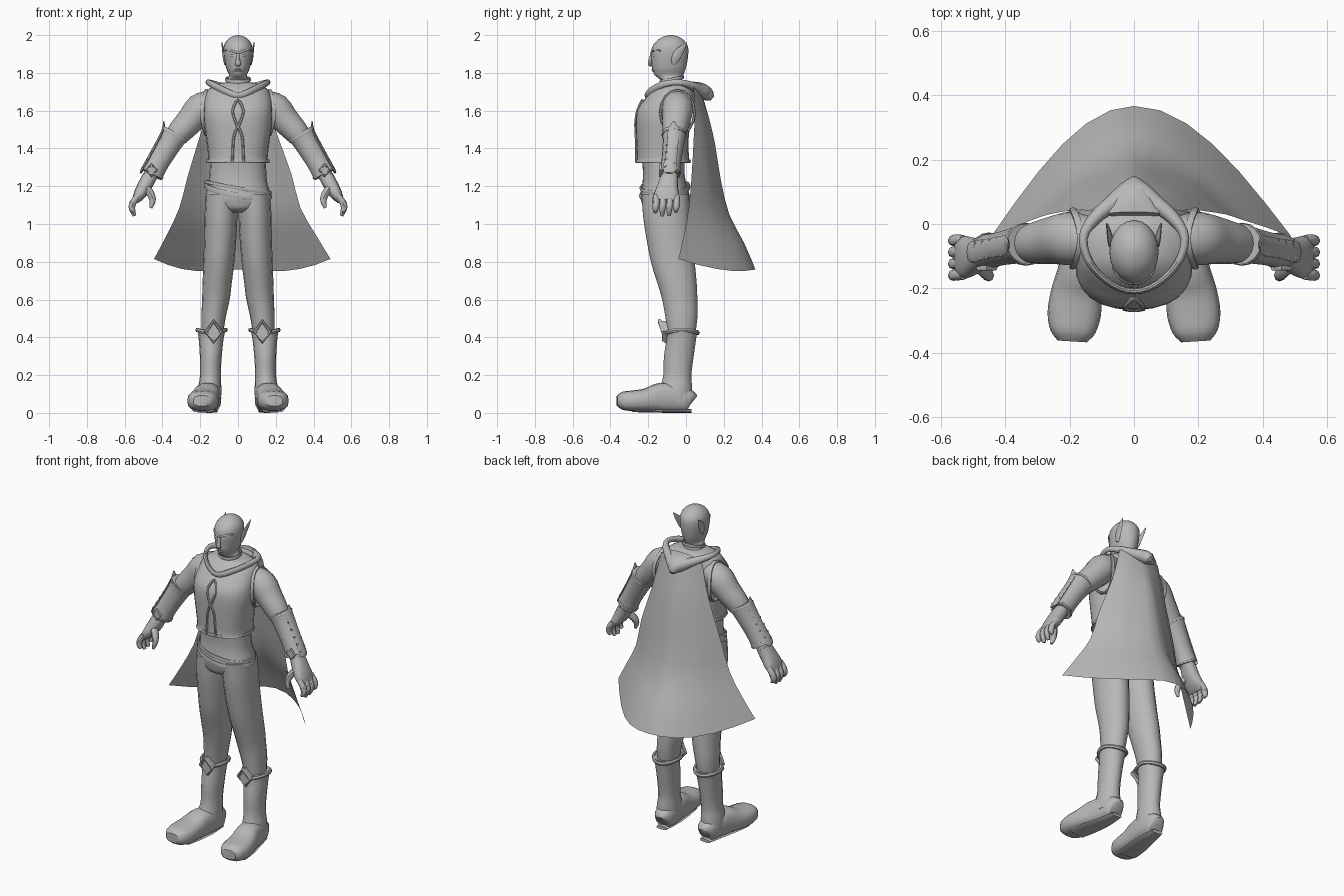
import bpy, bmesh, math
from mathutils import Vector

X, Y, Z = Vector((1, 0, 0)), Vector((0, 1, 0)), Vector((0, 0, 1))
grey = bpy.data.materials.new("plain grey")
grey.diffuse_color = (0.48, 0.48, 0.48, 1)


def finish(name, bm, mirror=False, recalc=True):
    if recalc:
        bmesh.ops.recalc_face_normals(bm, faces=bm.faces)
    me = bpy.data.meshes.new(name)
    bm.to_mesh(me)
    bm.free()
    me.materials.append(grey)
    for p in me.polygons:
        p.use_smooth = True
    me.set_sharp_from_angle(angle=math.radians(45))
    ob = bpy.data.objects.new(name, me)
    bpy.context.collection.objects.link(ob)
    if mirror:
        ob.modifiers.new("Mirror", 'MIRROR').use_mirror_merge = False
    return ob


def smooth_rings(rings, closed, sub):
    """Catmull-Rom through rings of (x, y, z, radius a, radius b)."""
    n, out = len(rings), []
    get = lambda i: rings[i % n] if closed else rings[max(0, min(n - 1, i))]
    for i in range(n if closed else n - 1):
        quad = list(zip(get(i - 1), get(i), get(i + 1), get(i + 2)))
        for k in range(sub):
            t = k / sub
            out.append([0.5 * (2 * b + (c - a) * t + (2 * a - 5 * b + 4 * c - d) * t * t
                               + (3 * b - a - 3 * c + d) * t ** 3) for a, b, c, d in quad])
    if not closed:
        out.append(list(rings[-1]))
    return out


def loft(name, rings, ref=Y, n=16, flat=False, closed=False, power=2, sub=3, mirror=False, caps=True):
    rings = smooth_rings(rings, closed, sub)
    m, bm, rows = len(rings), bmesh.new(), []
    for i, r in enumerate(rings):
        p = Vector(r[:3])
        nxt = rings[(i + 1) % m] if closed else rings[min(i + 1, m - 1)]
        prv = rings[i - 1] if closed else rings[max(i - 1, 0)]
        t = Z if flat else (Vector(nxt[:3]) - Vector(prv[:3])).normalized()
        b = (ref - t * ref.dot(t)).normalized()
        a = b.cross(t)
        row = []
        for k in range(n):
            c, s = math.cos(2 * math.pi * k / n), math.sin(2 * math.pi * k / n)
            c, s = (math.copysign(abs(v) ** (2 / power), v) for v in (c, s))
            row.append(bm.verts.new(p + a * max(r[3], .002) * c + b * max(r[4], .002) * s))
        rows.append(row)
    for i in range(m if closed else m - 1):
        q = rows[(i + 1) % m]
        for k in range(n):
            bm.faces.new((rows[i][k], rows[i][(k + 1) % n], q[(k + 1) % n], q[k]))
    if caps and not closed:
        bm.faces.new(rows[0])
        bm.faces.new(rows[-1])
    return finish(name, bm, mirror)


def oval(cx, cy, rx, ry, zf, ra, rb, n=20):
    """Horizontal loop of rings with height zf(angle)."""
    return [(cx + rx * math.cos(a), cy + ry * math.sin(a), zf(a), ra, rb)
            for a in (2 * math.pi * i / n for i in range(n))]


def diamond(name, x, y, z, w, h, r, lean=0):
    """Diamond frame around a thin solid plate."""
    pts = [(x + w, y, z), (x, y - lean, z + h), (x - w, y, z), (x, y + lean, z - h)]
    loft(name, [p + (r, r) for p in pts], closed=True, n=6, sub=1, mirror=True)
    loft(name + "_plate", [(x, y + .03, z, h, w), (x, y - .004, z, h, w)], ref=X, n=4, sub=1, mirror=True)


def flat_rings(rows):
    """Rows of (z, y centre, rx, ry), or (z, x, y, rx, ry)."""
    return [(r[1], r[2], r[0], r[3], r[4]) if len(r) == 5 else (0, r[1], r[0], r[2], r[3]) for r in rows]


# head and neck
loft("head", flat_rings([
    (1.69, -.07, .072, .06), (1.75, -.075, .06, .055), (1.772, -.083, .054, .062), (1.788, -.09, .047, .076),
    (1.82, -.09, .061, .088), (1.86, -.088, .07, .095), (1.90, -.087, .076, .099), (1.94, -.084, .075, .094),
    (1.97, -.082, .061, .073), (1.99, -.08, .037, .045), (2.0, -.08, .008, .01)]), flat=True, n=20)
loft("neck_band", oval(0, -.075, .064, .06, lambda a: 1.765 + .012 * math.sin(a), .005, .01), ref=Z, closed=True, n=6, sub=1)
loft("nose", [(0, -.18, 1.905, .007, .006), (0, -.188, 1.87, .01, .01), (0, -.19, 1.846, .016, .011), (0, -.18, 1.838, .01, .006)], n=8)
loft("brow", [(.066, -.135, 1.918, .004, .004), (.045, -.166, 1.92, .005, .005), (.02, -.181, 1.912, .006, .006), (0, -.183, 1.905, .005, .005)], ref=Z, n=8, mirror=True)
loft("eye", [(.019, -.178, 1.89, .002, .002), (.03, -.173, 1.892, .006, .007), (.044, -.162, 1.89, .002, .002)], ref=Z, n=8, mirror=True)
for z in (1.819, 1.811):
    loft("lip", [(-.022, -.167, z, .002, .002), (0, -.177, z, .005, .004), (.022, -.167, z, .002, .002)], ref=Z, n=8)
loft("pointed_ear", [(.067, -.065, 1.845, .006, .01), (.072, -.055, 1.875, .008, .022), (.076, -.04, 1.905, .007, .023),
                     (.081, -.016, 1.935, .005, .014), (.085, .002, 1.962, .002, .002)], n=8, mirror=True)

# body below the vest
loft("waist_and_hips", flat_rings([
    (1.36, -.12, .145, .115), (1.28, -.118, .15, .11), (1.22, -.115, .155, .115), (1.15, -.11, .173, .13),
    (1.11, -.108, .165, .126), (1.08, -.108, .11, .115), (1.06, -.108, .05, .08)]), flat=True, n=20, power=2.3)

# vest with trims
loft("vest", flat_rings([
    (1.325, -.122, .163, .143), (1.35, -.122, .157, .138), (1.45, -.125, .168, .139), (1.55, -.12, .182, .146),
    (1.61, -.108, .182, .148), (1.66, -.085, .178, .135), (1.71, -.07, .16, .11), (1.74, -.065, .11, .08),
    (1.75, -.065, .07, .06)]), flat=True, n=24, power=2.4)
loft("vest_hem", oval(0, -.122, .163, .143, lambda a: 1.332, .005, .01), ref=Z, closed=True, n=6, sub=1)
loft("armhole_trim", [(.178 + .012 * math.cos(2 * a), -.045 + .09 * math.cos(a), 1.59 + .118 * math.sin(a), .007, .012)
                      for a in (math.pi * i / 8 for i in range(16))], ref=X, closed=True, n=6, sub=1, mirror=True)
loft("upper_clasp", [(0, -.232, 1.655, .007, .007), (.028, -.258, 1.60, .007, .007), (.012, -.267, 1.54, .007, .007),
                     (0, -.268, 1.52, .007, .007), (-.012, -.267, 1.54, .007, .007), (-.028, -.258, 1.60, .007, .007)], closed=True, n=6)
loft("front_slit_trim", [(.03, -.264, 1.33, .007, .007), (.026, -.264, 1.42, .007, .007), (.02, -.266, 1.47, .007, .007), (0, -.268, 1.52, .007, .007)],
     n=6, mirror=True)

# belt of two crossing strands
loft("belt", oval(0, -.112, .172, .128, lambda a: 1.175 - .03 * math.cos(a) + .025 * math.sin(a), .009, .016), ref=Z, closed=True, n=6, sub=1)
loft("loose_belt", oval(0, -.112, .172, .128, lambda a: 1.195 - .03 * math.cos(a) + .005 * math.sin(a), .007, .01), ref=Z, closed=True, n=6, sub=1)

# hood lying around the neck
half = [(0, -.21, 1.682, .009, .016), (.07, -.188, 1.705, .01, .018), (.135, -.125, 1.738, .012, .018), (.158, -.045, 1.75, .014, .016),
        (.125, .015, 1.738, .02, .02), (.065, .065, 1.715, .027, .028), (0, .105, 1.695, .036, .038)]
loft("folded_hood", half + [(-x, y, z, a, b) for x, y, z, a, b in half[-2:0:-1]], ref=Z, closed=True, n=10)
loft("hood_bag", [(0, .03, 1.735, .02, .09), (0, .075, 1.715, .035, .07), (0, .115, 1.685, .036, .042), (0, .14, 1.665, .014, .014)], ref=X, n=12)

# cape: rows of (z, left x, right x, edge y, back y)
cape = smooth_rings([(1.72, -.14, .14, .04, .075), (1.55, -.175, .18, .045, .122), (1.42, -.21, .22, .04, .15),
                     (1.23, -.265, .285, .03, .18), (1.05, -.31, .33, .015, .225), (.90, -.375, .41, -.01, .305),
                     (.76, -.445, .49, -.04, .367)], False, 2)
bm, cols, grid = bmesh.new(), 12, []
for i, (z, xl, xr, ye, yb) in enumerate(cape):
    s, row = i / (len(cape) - 1), []
    for k in range(cols + 1):
        t = 2 * k / cols - 1
        y = ye + (yb - ye) * math.cos(t * math.pi / 2) + (.005 * s * (1 - s) * 4 * math.cos(t * 9) if abs(t) < .95 else 0)
        row.append(bm.verts.new(((xl + xr) / 2 * abs(t) + (xr - xl) / 2 * t, y, z + .055 * s * t ** 4 - .012 * s * math.sin(t * math.pi) ** 2)))
    grid.append(row)
for p, q in zip(grid, grid[1:]):
    for k in range(cols):
        bm.faces.new((p[k], p[k + 1], q[k + 1], q[k]))
finish("cape", bm)

# arms and gauntlets
loft("arm", [(.13, -.05, 1.655, .06, .07), (.195, -.045, 1.612, .083, .083), (.25, -.05, 1.55, .074, .075), (.31, -.06, 1.485, .065, .064),
             (.36, -.066, 1.42, .05, .05), (.45, -.083, 1.28, .04, .042), (.48, -.09, 1.22, .034, .045)], mirror=True)
loft("gauntlet", [(.33, -.062, 1.482, .074, .064), (.36, -.066, 1.43, .064, .057), (.42, -.078, 1.33, .058, .052),
                  (.458, -.086, 1.262, .061, .055)], mirror=True)
loft("gauntlet_plate", [(.392, -.064, 1.545, .003, .004), (.399, -.066, 1.49, .008, .03), (.45, -.075, 1.39, .009, .03),
                        (.505, -.088, 1.29, .009, .034), (.517, -.09, 1.27, .004, .02)], n=8, mirror=True)
for (x, y, z, ra, rb) in ((.336, -.063, 1.472, .072, .062), (.452, -.085, 1.272, .06, .054)):
    loft("gauntlet_rim", [(x + .86 * ra * math.cos(a), y + rb * math.sin(a), z + .51 * ra * math.cos(a), .005, .007)
                          for a in (math.pi * i / 8 for i in range(16))], ref=Vector((.51, 0, -.86)), closed=True, n=6, sub=1, mirror=True)
for i in range(5):
    x, z = .402 + .022 * i, 1.473 - .038 * i
    loft("gauntlet_lace", [(x, -.04 - .004 * i, z, .006, .006), (x + .012, -.10 - .004 * i, z - .02, .006, .006)], n=6, sub=1, mirror=True)
diamond("wrist_ornament", .458, -.138, 1.285, .026, .03, .007)

# hands
loft("palm", [(.468, -.088, 1.25, .038, .045), (.495, -.097, 1.20, .038, .055), (.522, -.103, 1.155, .032, .066), (.545, -.105, 1.12, .018, .06)],
     power=2.4, mirror=True)
for i, tip in enumerate((1.062, 1.043, 1.045, 1.066)):
    y = -.158 + .036 * i
    loft("finger", [(.53, y, 1.15, .016, .016), (.557, y, 1.11, .018, .018), (.561, y - .003, 1.08, .016, .016), (.548, y - .004, tip, .009, .01)],
         n=8, mirror=True)
loft("thumb", [(.49, -.12, 1.20, .02, .026), (.46, -.15, 1.155, .02, .022), (.452, -.163, 1.12, .016, .016), (.462, -.167, 1.085, .008, .008)],
     n=8, mirror=True)

# legs
loft("leg", flat_rings([
    (1.16, .085, -.11, .085, .125), (1.05, .09, -.103, .087, .125), (.95, .093, -.092, .086, .122), (.8, .101, -.07, .082, .116),
    (.68, .111, -.046, .077, .103), (.6, .117, -.033, .073, .093), (.5, .13, -.024, .064, .084), (.38, .138, -.025, .054, .068)]),
     flat=True, mirror=True)

# boots
loft("boot_shaft", flat_rings([
    (.44, .14, -.02, .076, .085), (.40, .142, -.023, .067, .078), (.3, .144, -.038, .058, .079), (.2, .146, -.046, .055, .074),
    (.13, .15, -.052, .062, .085), (.06, .152, -.055, .062, .085)]), flat=True, mirror=True)
loft("boot_cuff", oval(.14, -.02, .077, .084, lambda a: .432 + .008 * math.cos(2 * a), .009, .012), ref=Z, closed=True, n=6, sub=1, mirror=True)
loft("foot", [(.145, .032, .056, .042, .03), (.146, .015, .064, .06, .052), (.152, -.06, .078, .076, .064), (.165, -.14, .08, .078, .07),
              (.178, -.21, .068, .062, .079), (.186, -.28, .064, .055, .083), (.19, -.335, .064, .048, .07), (.192, -.365, .064, .028, .045)],
     ref=X, power=2.6, mirror=True)
loft("sole", [(.147, .028, .01, .01, .035), (.155, -.08, .01, .01, .052), (.172, -.19, .012, .01, .062), (.186, -.28, .014, .01, .06)],
     ref=X, n=8, power=3, mirror=True)
diamond("boot_ornament", .129, -.122, .432, .04, .055, .011, lean=.018)
